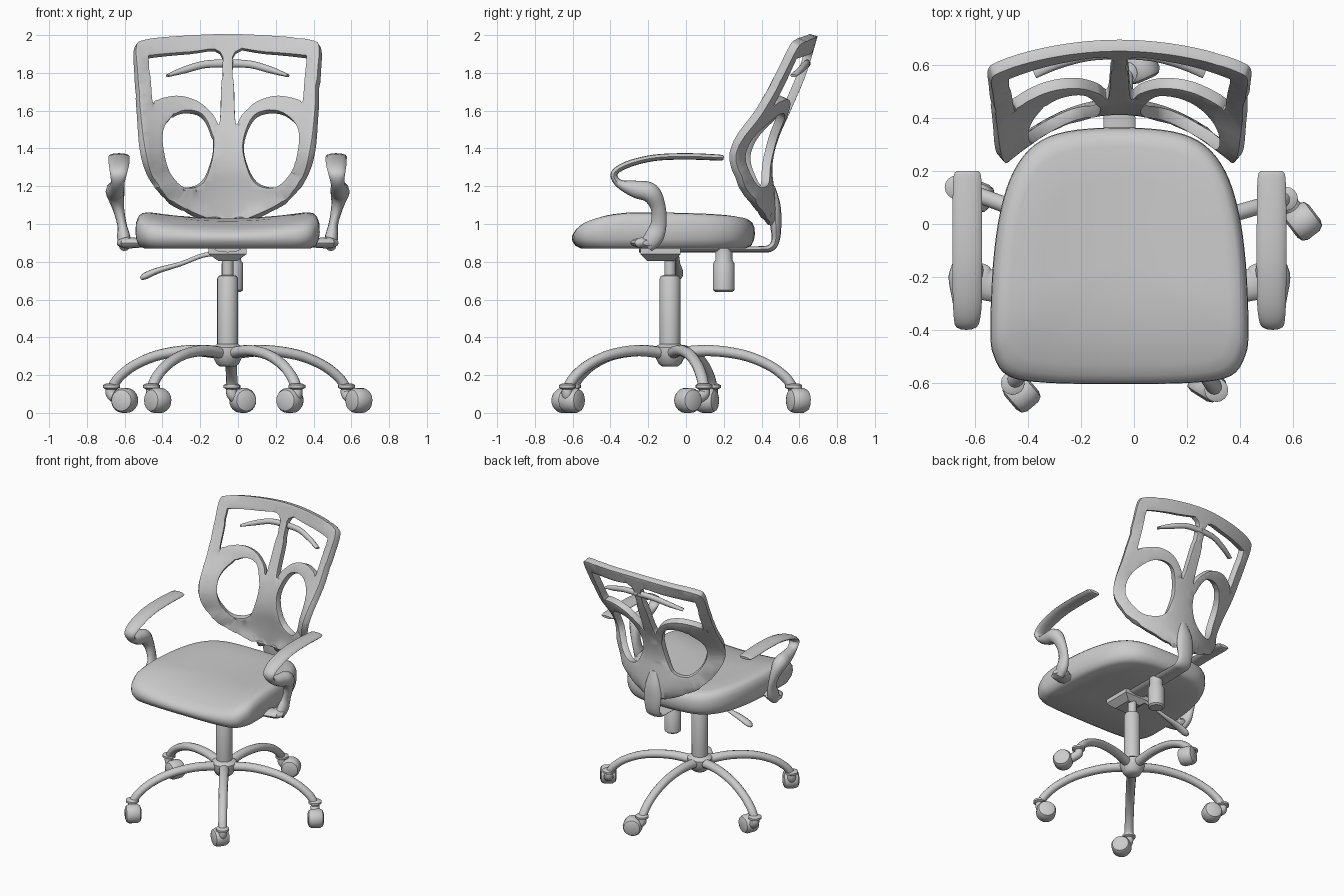
import bpy, bmesh, math
from mathutils import Vector, Matrix

if "Cube" in bpy.data.objects:
    bpy.data.objects.remove(bpy.data.objects["Cube"])

CX, CY = -0.055, -0.085          # column axis
grey = bpy.data.materials.new("light_grey")
grey.use_nodes = True
grey.diffuse_color = (0.6, 0.6, 0.6, 1)
grey.node_tree.nodes["Principled BSDF"].inputs["Base Color"].default_value = (0.6, 0.6, 0.6, 1)


def finish(name, bm, angle=50):
    bmesh.ops.recalc_face_normals(bm, faces=bm.faces)
    mesh = bpy.data.meshes.new(name)
    bm.to_mesh(mesh)
    bm.free()
    ob = bpy.data.objects.new(name, mesh)
    bpy.context.collection.objects.link(ob)
    mesh.materials.append(grey)
    bpy.ops.object.select_all(action="DESELECT")
    ob.select_set(True)
    bpy.context.view_layer.objects.active = ob
    bpy.ops.object.shade_smooth_by_angle(angle=math.radians(angle))
    return ob


def spline(pts, n=5, closed=False):
    """Catmull-Rom through points of any dimension."""
    out, m = [], len(pts)
    get = (lambda i: pts[i % m]) if closed else (lambda i: pts[max(0, min(m - 1, i))])
    for i in range(m if closed else m - 1):
        for k in range(n):
            t = k / n
            out.append([0.5 * (2 * b + (c - a) * t + (2 * a - 5 * b + 4 * c - d) * t * t
                               + (3 * b - a - 3 * c + d) * t ** 3)
                        for a, b, c, d in zip(get(i - 1), get(i), get(i + 1), get(i + 2))])
    return out if closed else out + [list(pts[-1])]


def loft(name, rings, angle=50):
    bm = bmesh.new()
    rows = [[bm.verts.new(p) for p in ring] for ring in rings]
    n = len(rows[0])
    for r, s in zip(rows, rows[1:]):
        for i in range(n):
            bm.faces.new((r[i], r[(i + 1) % n], s[(i + 1) % n], s[i]))
    bm.faces.new(rows[0])
    bm.faces.new(rows[-1])
    return finish(name, bm, angle)


def sweep(name, path, side, sides=12):
    """Elliptic tube; path rows are x, y, z, half width along side, half thickness."""
    rows = spline(path)
    pos = [Vector(r[:3]) for r in rows]
    rings = []
    for i, r in enumerate(rows):
        tan = (pos[min(i + 1, len(pos) - 1)] - pos[max(i - 1, 0)]).normalized()
        s = Vector(side)
        s = (s - tan * s.dot(tan)).normalized()
        up = tan.cross(s)
        rings.append([pos[i] + s * r[3] * math.cos(a) + up * r[4] * math.sin(a)
                      for a in (math.tau * k / sides for k in range(sides))])
    return loft(name, rings)


def lathe(name, profile, loc, axis=(0, 0, 1), sides=24):
    """Revolve radius, height pairs about an axis."""
    rot = Vector((0, 0, 1)).rotation_difference(Vector(axis)).to_matrix()
    return loft(name, [[Vector(loc) + rot @ Vector((r * math.cos(a), r * math.sin(a), h))
                        for a in (math.tau * k / sides for k in range(sides))]
                       for r, h in profile], 40)


def table(rows, z):
    for (z0, v0), (z1, v1) in zip(rows, rows[1:]):
        if z <= z1:
            t = max(0, (z - z0) / (z1 - z0))
            return v0 + (v1 - v0) * t
    return rows[-1][1]


# Seat cushion: outline rings, dished across and drooping at the front
half = [(0, -.605), (.28, -.6), (.42, -.575), (.475, -.5), (.488, -.4), (.478, -.15),
        (.45, .05), (.4, .2), (.32, .3), (.2, .35), (0, .365)]
outline = spline(half + [(-u, y) for u, y in half[-2:0:-1]], 4, True)
layers = [(.4, .87), (.9, .87), (.96, .885), (.99, .92), (1, .96), (.995, 1.01), (.97, 1.045),
          (.93, 1.065), (.85, 1.075), (.6, 1.075), (.3, 1.075), (.08, 1.075)]
rings = []
for s, z in layers:
    ring = []
    for u, y in outline:
        u, y = u * s, -.12 + (y + .12) * s
        w = max(0, (z - .9) / .175)
        dip = .045 * (1 - (u / .49) ** 2) + .07 * (max(0, -y - .25) / .35) ** 2
        ring.append((CX + u, y, z - w * dip))
    rings.append(ring)
loft("seat_cushion", rings, 60)

# Backrest shell: flat outline with openings, bent to a double curve
CENTRE = spline([(1.0, .46), (1.15, .45), (1.3, .435), (1.45, .465), (1.6, .53), (1.8, .615), (2.0, .675)])
EDGE = spline([(1.0, .44), (1.1, .37), (1.2, .3), (1.35, .25), (1.45, .28), (1.6, .39), (1.8, .5), (2.0, .6)])
shell = [(0, 2.0), (.3, 1.985), (.45, 1.965), (.49, 1.93), (.485, 1.8), (.472, 1.6), (.452, 1.4),
         (.41, 1.25), (.32, 1.13), (.2, 1.06), (.1, 1.02), (0, 1.01)]
WIDTH = [(z, u) for u, z in reversed(shell[3:])]
eye = [(.355, 1.42), (.335, 1.52), (.25, 1.59), (.14, 1.575), (.085, 1.47), (.08, 1.36),
       (.135, 1.22), (.24, 1.195), (.32, 1.28)]
window = [(.04, 1.905), (.2, 1.905), (.415, 1.885), (.425, 1.87), (.415, 1.75), (.405, 1.635), (.38, 1.65),
          (.27, 1.67), (.16, 1.64), (.08, 1.57), (.045, 1.52), (.035, 1.7)]


def back_y(u, z):
    c = table(CENTRE, z)
    return c + (table(EDGE, z) - c) * min(1.1, abs(u) / max(.05, table(WIDTH, z))) ** 2


loops = [spline(shell + [(-u, z) for u, z in shell[-2:0:-1]], 5, True)]
for sgn, stretch in ((-1, 1), (1, 1.1)):
    loops.append([(sgn * u * stretch, z) for u, z in spline(eye, 5, True)])
    loops.append([(sgn * u, z) for u, z in spline(window, 4, True)])
bm = bmesh.new()
for pts in loops:
    vs = [bm.verts.new((u, 0, z)) for u, z in pts]
    for a, b in zip(vs, vs[1:] + vs[:1]):
        bm.edges.new((a, b))
bmesh.ops.triangle_fill(bm, edges=bm.edges[:], use_beauty=True, normal=(0, -1, 0))
for normal, start, count in (((1, 0, 0), -.475, 20), ((0, 0, 1), 1.025, 20)):
    for k in range(count):
        bmesh.ops.bisect_plane(bm, geom=bm.verts[:] + bm.edges[:] + bm.faces[:],
                               plane_co=Vector(normal) * (start + .05 * k), plane_no=normal)
bmesh.ops.remove_doubles(bm, verts=bm.verts[:], dist=.006)
for v in bm.verts:
    v.co.y = back_y(v.co.x, v.co.z)
    v.co.x += CX
back = finish("backrest_shell", bm)
thick = back.modifiers.new("thickness", "SOLIDIFY")
thick.thickness, thick.offset = .045, 0
soft = back.modifiers.new("soft_edges", "BEVEL")
soft.width, soft.segments, soft.limit_method = .01, 2, "ANGLE"
soft.angle_limit = math.radians(50)

# Lumbar branches on the spine
for sgn, side in ((-1, "right"), (1, "left")):
    sweep(side + "_back_branch",
          [(CX + sgn * u, back_y(u, z) + .01, z, .018, h)
           for u, z, h in ((0, 1.85, .022), (.12, 1.845, .02), (.23, 1.815, .018), (.32, 1.785, .008))],
          (0, 1, 0))

# Bent bar from the back to the underside of the seat
sweep("back_support_bar", [(CX, y, z, w, t) for y, z, w, t in (
    (.455, 1.2, .03, .015), (.47, 1.1, .06, .03), (.475, 1.0, .07, .03), (.475, .92, .06, .022),
    (.45, .875, .06, .02), (.38, .866, .06, .016), (.1, .866, .065, .016), (-.25, .866, .07, .016))], (1, 0, 0))

# Tilt mechanism and tension knob
loft("tilt_mechanism", [[(CX + sx * w, -.135 + sy * d, z) for sx, sy in ((-1, -1), (1, -1), (1, 1), (-1, 1))]
                        for w, d, z in ((.05, .07, .805), (.1, .105, .84), (.1, .105, .87))], 30)
lathe("tension_knob", [(.045, .64), (.057, .65), (.057, .79), (.045, .81), (.045, .87)], (-.03, .2, 0))

# Height lever
sweep("height_lever", [(-.06, -.06, .845, .012, .012), (-.18, -.05, .835, .012, .012),
                       (-.3, -.045, .79, .015, .012), (-.42, -.045, .755, .028, .016),
                       (-.49, -.045, .725, .028, .018), (-.515, -.045, .71, .012, .008)], (0, 1, 0))

# Gas column and hub
lathe("gas_column", [(.05, .27), (.055, .3), (.055, .71), (.048, .725), (.03, .73), (.03, .85)], (CX, CY, 0))
lathe("base_hub", [(.04, .245), (.06, .26), (.085, .31), (.085, .345), (.055, .365)], (CX, CY, 0))

# Five legs with casters
casters = [(.64, .01), (.025, .595), (-.6, .11), (-.425, -.64), (.275, -.605)]
for k, (wx, wy) in enumerate(casters):
    ang = math.radians(16 + 72 * k)
    ca, sa = math.cos(ang), math.sin(ang)
    sweep(f"base_leg_{k + 1}", [(CX + r * ca, CY + r * sa, z, w, w * .9) for r, z, w in (
        (.03, .315, .035), (.2, .33, .033), (.38, .308, .031), (.52, .255, .03),
        (.61, .19, .03), (.65, .135, .03))], (-sa, ca, 0))
    tx, ty = CX + .655 * ca, CY + .655 * sa
    lathe(f"leg_collar_{k + 1}", [(.03, .125), (.045, .133), (.045, .147), (.03, .155)], (tx, ty, 0), sides=16)
    sweep(f"caster_stem_{k + 1}", [(tx, ty, .14, .028, .028), (tx, ty, .1, .03, .03),
                                   ((tx + wx) / 2, (ty + wy) / 2, .07, .035, .03)], (ty - wy, wx - tx, 0))
    lathe(f"caster_wheel_{k + 1}", [(.035, -.055), (.056, -.047), (.066, -.028), (.066, .028),
                                    (.056, .047), (.035, .055)],
          (wx, wy, .066), Vector((ty - wy, wx - tx, 0)).normalized(), 20)

# Looped armrests with feet on the seat sides
arm = [(.575, .2, 1.35, .04, .01), (.575, .17, 1.352, .053, .016), (.575, 0, 1.358, .056, .017),
       (.575, -.17, 1.35, .056, .017), (.575, -.31, 1.315, .054, .018), (.578, -.38, 1.268, .045, .018),
       (.582, -.355, 1.215, .036, .022), (.59, -.27, 1.185, .045, .045), (.595, -.19, 1.165, .05, .052),
       (.58, -.148, 1.09, .032, .04), (.56, -.145, 1.0, .025, .042), (.55, -.17, .93, .035, .05),
       (.545, -.21, .885, .03, .04)]
for sgn, side in ((-1, "right"), (1, "left")):
    sweep(side + "_armrest", [(CX + sgn * u, *rest) for u, *rest in arm], (1, 0, 0))
    sweep(side + "_armrest_foot", [(CX + sgn * u, y, .9, w, t) for u, y, w, t in (
        (.58, -.2, .03, .015), (.54, -.21, .065, .03), (.5, -.23, .06, .028), (.42, -.24, .06, .022))], (0, 1, 0))
